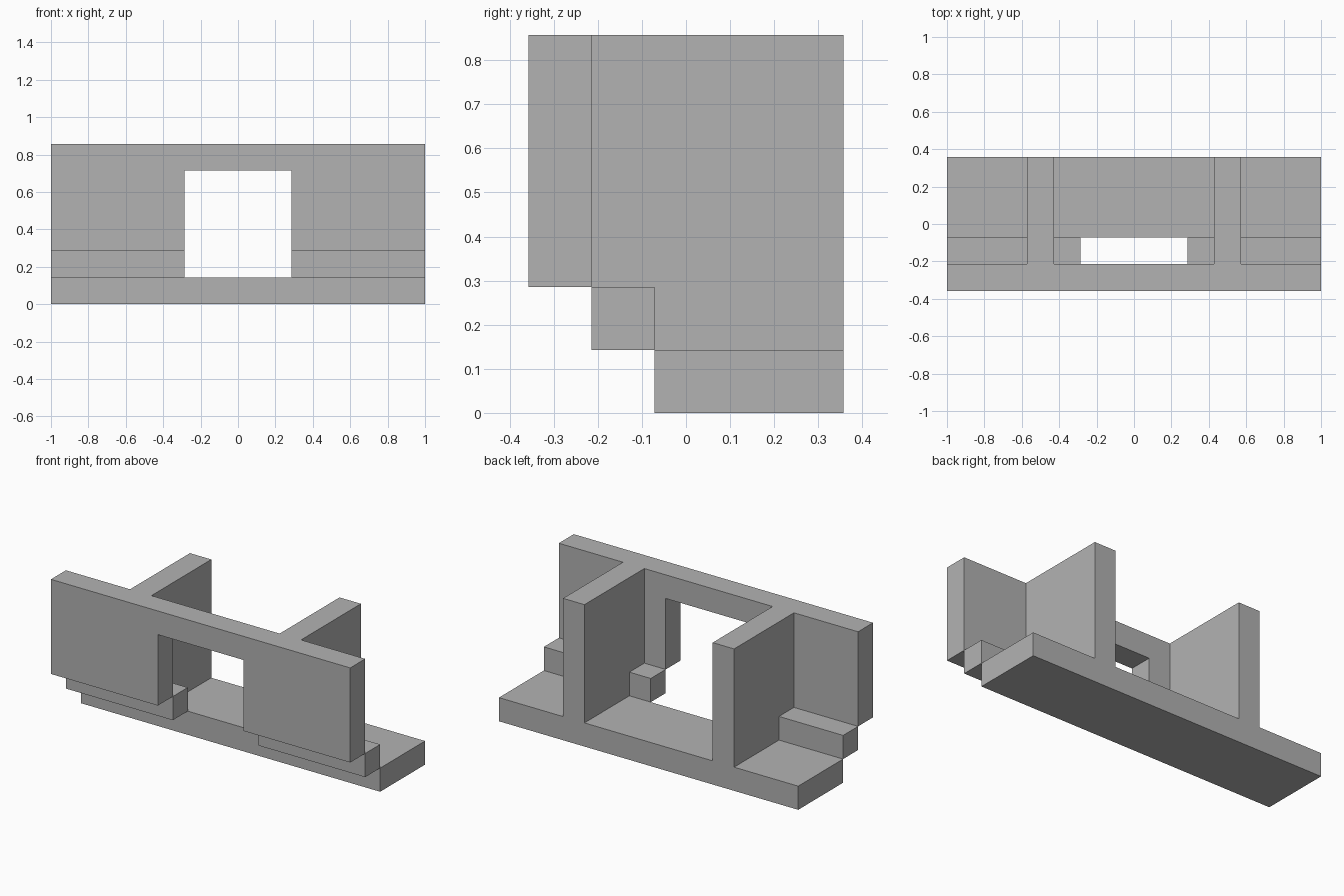
import bpy
import bmesh
from mathutils import Vector

U = 1 / 7  # building module: the model is 14 x 5 x 6 modules

cube = bpy.data.objects.get("Cube")
if cube:
    bpy.data.objects.remove(cube, do_unlink=True)

grey = bpy.data.materials.new("plain grey")
grey.use_nodes = True
colour = (0.448, 0.448, 0.448, 1)
grey.diffuse_color = colour
grey.node_tree.nodes["Principled BSDF"].inputs["Base Color"].default_value = colour


def extrude(name, outline, direction):
    """Extrude a closed outline, given in modules, into a solid part."""
    bm = bmesh.new()
    face = bm.faces.new([bm.verts.new(Vector(p) * U) for p in outline])
    swept = bmesh.ops.extrude_face_region(bm, geom=[face], use_keep_orig=True)
    moved = [v for v in swept["geom"] if isinstance(v, bmesh.types.BMVert)]
    bmesh.ops.translate(bm, verts=moved, vec=Vector(direction) * U)
    bmesh.ops.recalc_face_normals(bm, faces=bm.faces)
    mesh = bpy.data.meshes.new(name)
    bm.to_mesh(mesh)
    bm.free()
    mesh.materials.append(grey)
    obj = bpy.data.objects.new(name, mesh)
    bpy.context.collection.objects.link(obj)
    return obj


def rect(x, y0, y1, z0, z1):
    return [(x, y0, z0), (x, y1, z0), (x, y1, z1), (x, y0, z1)]


# Base slab
extrude("base_slab", rect(-7, -0.5, 2.5, 0, 1), (14, 0, 0))

# Front panel with the doorway cut up from its lower edge
panel = [(-7, 2), (-2, 2), (-2, 5), (2, 5), (2, 2), (7, 2), (7, 6), (-7, 6)]
extrude("front_panel", [(x, -2.5, z) for x, z in panel], (0, 1, 0))

# Stepped ledges and upright fins, one of each per side
fin = [(-0.5, 1), (2.5, 1), (2.5, 6), (-1.5, 6), (-1.5, 2), (-0.5, 2)]
for side, s in (("left", 1), ("right", -1)):
    extrude(side + "_ledge", rect(2 * s, -1.5, -0.5, 1, 2), (5 * s, 0, 0))
    extrude(side + "_fin", [(3 * s, y, z) for y, z in fin], (s, 0, 0))
